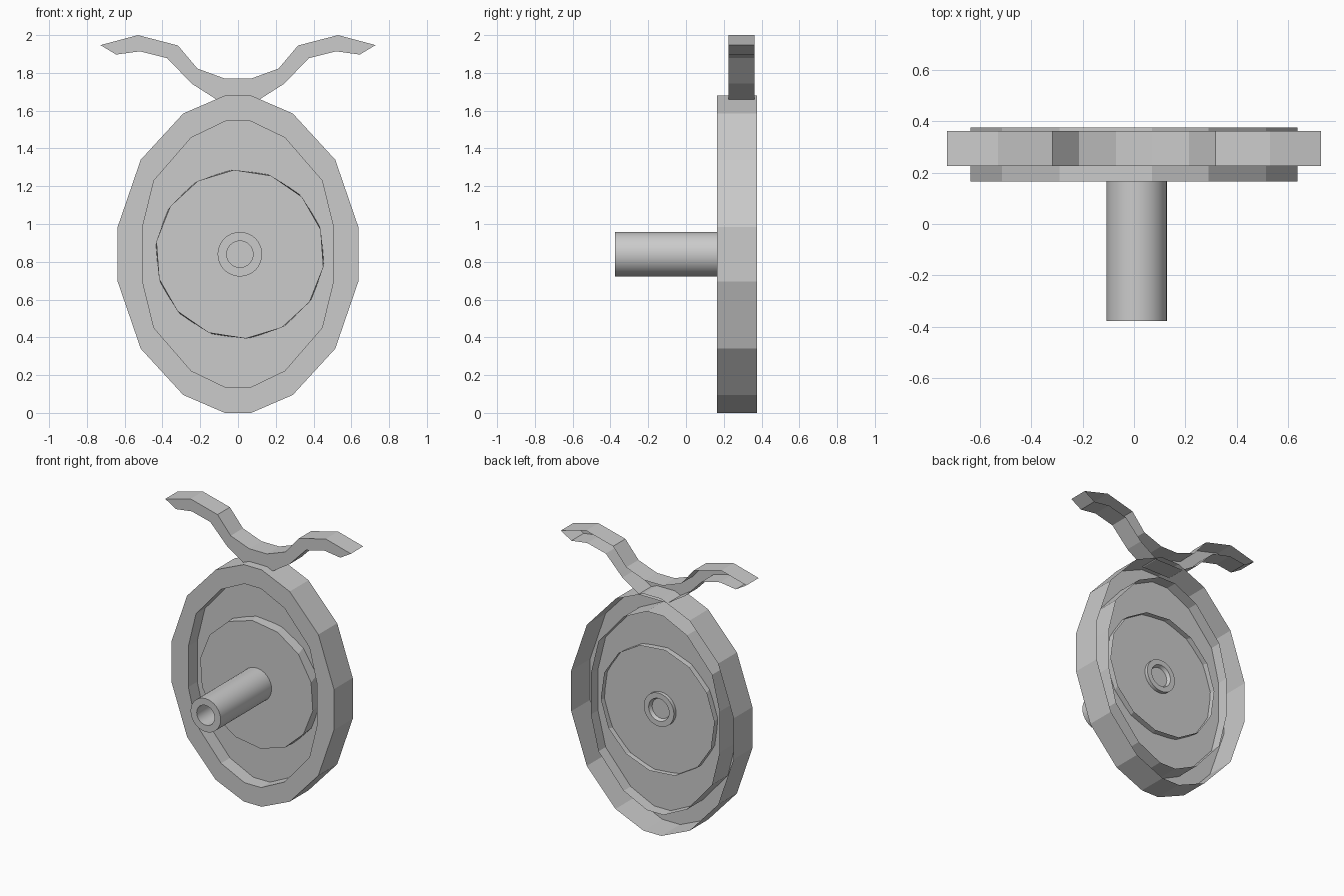
import bpy, bmesh, math

if "Cube" in bpy.data.objects:
    bpy.data.objects.remove(bpy.data.objects["Cube"])

CX, CZ = 0.01, 0.84


def circle(radius, n, y, turn=0.0):
    return [(CX + radius * math.cos(turn + 2 * math.pi * i / n), y,
             CZ + radius * math.sin(turn + 2 * math.pi * i / n)) for i in range(n)]


def oval(quarter, y):
    """Full outline from one quadrant, listed from top to side."""
    right = quarter + [(x, -z) for x, z in reversed(quarter)]
    full = right + [(-x, z) for x, z in reversed(right)]
    return [(x, y, 0.84 + z) for x, z in full]


def finish(name, bm):
    bmesh.ops.recalc_face_normals(bm, faces=bm.faces)
    mesh = bpy.data.meshes.new(name)
    bm.to_mesh(mesh)
    bm.free()
    ob = bpy.data.objects.new(name, mesh)
    bpy.context.collection.objects.link(ob)
    return ob


def add_loft(bm, loops, cap_first=False, cap_last=False):
    rows = [[bm.verts.new(p) for p in loop] for loop in loops]
    for a, b in zip(rows, rows[1:]):
        n = len(a)
        for i in range(n):
            j = (i + 1) % n
            bm.faces.new((a[i], a[j], b[j], b[i]))
    if cap_first:
        bm.faces.new(rows[0])
    if cap_last:
        bm.faces.new(rows[-1])


# Open-backed oval rim whose inner wall ends in a free lip
outer = [(0.07, 0.84), (0.29, 0.745), (0.515, 0.50), (0.637, 0.145)]
inner = [(0.065, 0.705), (0.248, 0.617), (0.445, 0.39), (0.505, 0.145)]
bm = bmesh.new()
add_loft(bm, [oval(outer, 0.376), oval(outer, 0.165), oval(inner, 0.165), oval(inner, 0.345)])
finish("oval_rim", bm)

# Recessed plate inside the rim
bm = bmesh.new()
add_loft(bm, [oval(inner, 0.265)], cap_first=True)
finish("plate", bm)

# Raised centre disc, slightly twisted, with a lip at the back
start = math.radians(94)
bm = bmesh.new()
add_loft(bm, [circle(0.447, 14, 0.305, start + math.radians(4)),
              circle(0.447, 14, 0.193, start)], cap_last=True)
finish("centre_disc", bm)

# Hollow post with a plug inside its rear end
bm = bmesh.new()
add_loft(bm, [circle(0.07, 32, 0.265), circle(0.07, 32, -0.377), circle(0.118, 32, -0.377),
              circle(0.118, 32, 0.29), circle(0.08, 32, 0.29), circle(0.07, 32, 0.265)],
         cap_last=True)
bmesh.ops.remove_doubles(bm, verts=bm.verts, dist=1e-5)
post = finish("post", bm)
bpy.context.view_layer.objects.active = post
post.select_set(True)
bpy.ops.object.shade_smooth_by_angle(angle=math.radians(30))

# Wavy open-backed horns on top
upper = [(0.07, 1.77), (0.215, 1.823), (0.318, 1.945), (0.53, 2.0), (0.728, 1.947)]
lower = [(0.645, 1.897), (0.52, 1.914), (0.375, 1.878), (0.245, 1.743), (0.11, 1.657)]
half = upper + lower
profile = half + [(-x, z) for x, z in reversed(half)]
bm = bmesh.new()
add_loft(bm, [[(x, y, z) for x, z in profile] for y in (0.225, 0.363)], cap_first=True)
finish("horns", bm)
